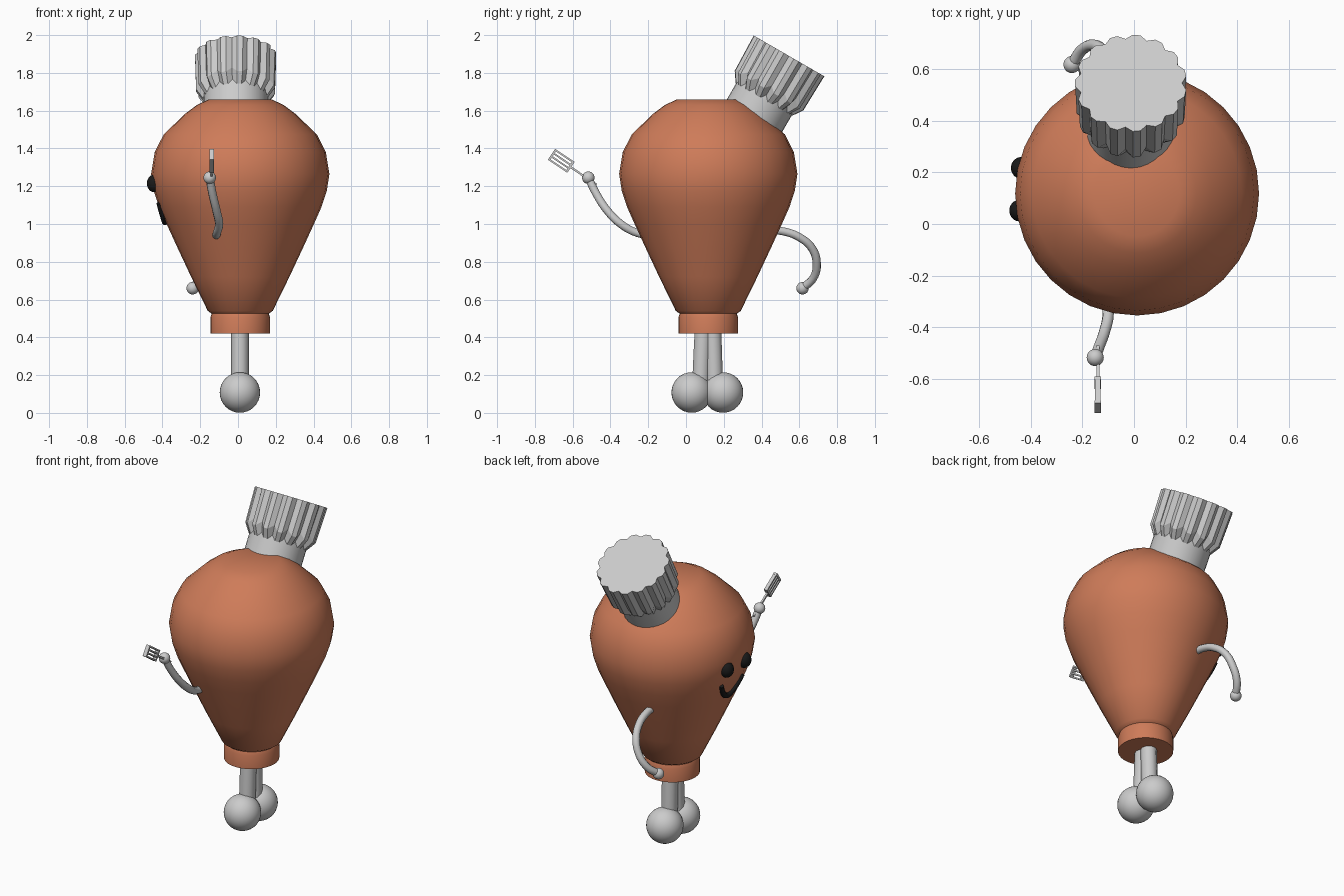
import bpy, bmesh, math
from mathutils import Vector, Matrix

if "Cube" in bpy.data.objects:
    bpy.data.objects.remove(bpy.data.objects["Cube"])

CX, CY = 0.012, 0.118  # vertical axis of the body


def material(name, color):
    m = bpy.data.materials.new(name)
    m.diffuse_color = color
    m.use_nodes = True
    m.node_tree.nodes["Principled BSDF"].inputs["Base Color"].default_value = m.diffuse_color
    return m


ORANGE = material("roast_orange", (0.62, 0.20, 0.10, 1))
BLACK = material("black", (0.01, 0.01, 0.01, 1))


def finish(ob, mat=None, angle=40):
    if mat:
        ob.data.materials.append(mat)
    bpy.ops.object.select_all(action='DESELECT')
    ob.select_set(True)
    bpy.context.view_layer.objects.active = ob
    if angle:
        bpy.ops.object.shade_smooth_by_angle(angle=math.radians(angle))
    return ob


def rings_object(name, rings, mat=None, angle=40, matrix=None):
    """Skin a stack of equal-length point rings and cap both ends."""
    bm = bmesh.new()
    vs = [[bm.verts.new(p) for p in ring] for ring in rings]
    n = len(vs[0])
    for a, b in zip(vs, vs[1:]):
        for i in range(n):
            j = (i + 1) % n
            bm.faces.new((a[i], a[j], b[j], b[i]))
    bm.faces.new(vs[0][::-1])
    bm.faces.new(vs[-1])
    bmesh.ops.recalc_face_normals(bm, faces=bm.faces)
    if matrix:
        bm.transform(matrix)
    me = bpy.data.meshes.new(name)
    bm.to_mesh(me)
    bm.free()
    ob = bpy.data.objects.new(name, me)
    bpy.context.collection.objects.link(ob)
    return finish(ob, mat, angle)


def circle(r, z, n=32):
    return [(r * math.cos(2 * math.pi * i / n), r * math.sin(2 * math.pi * i / n), z)
            for i in range(n)]


def ball(name, loc, scale, mat=None):
    bpy.ops.mesh.primitive_uv_sphere_add(segments=32, ring_count=16, location=loc)
    ob = bpy.context.object
    ob.name = name
    ob.scale = scale
    return finish(ob, mat)


def tube(name, pts, radius, mat=None, radii=None):
    """Smooth round tube through the points, turned into a mesh."""
    cu = bpy.data.curves.new(name, 'CURVE')
    cu.dimensions = '3D'
    cu.bevel_depth = radius
    cu.bevel_resolution = 3
    cu.resolution_u = 5
    cu.use_fill_caps = True
    sp = cu.splines.new('BEZIER')
    sp.bezier_points.add(len(pts) - 1)
    for i, (bp, p) in enumerate(zip(sp.bezier_points, pts)):
        bp.co = p
        bp.handle_left_type = bp.handle_right_type = 'AUTO'
        bp.radius = radii[i] if radii else 1
    ob = bpy.data.objects.new(name, cu)
    bpy.context.collection.objects.link(ob)
    bpy.ops.object.select_all(action='DESELECT')
    ob.select_set(True)
    bpy.context.view_layer.objects.active = ob
    bpy.ops.object.convert(target='MESH')
    return finish(bpy.context.object, mat)


# Body: turned drumstick shape with a collar at the bottom
profile = [(.158, .42), (.158, .505), (.151, .525), (.172, .54), (.26, .72), (.335, .88),
           (.39, 1.0), (.43, 1.09), (.458, 1.175), (.472, 1.265), (.453, 1.38),
           (.405, 1.475), (.29, 1.585), (.23, 1.63), (.165, 1.66)]
rings_object("body", [circle(r, z) for r, z in profile], ORANGE, 50,
             Matrix.Translation((CX, CY, 0)))


def skin_point(y, z, lift=0.0):
    """Point on the face side (-x) of the body."""
    for (r0, z0), (r1, z1) in zip(profile, profile[1:]):
        if z0 <= z <= z1:
            r = r0 + (r1 - r0) * (z - z0) / (z1 - z0) + lift
            return (CX - math.sqrt(r * r - (y - CY) ** 2), y, z)


# Face: eyes and a crescent smile
for side, y in (("left", .217), ("right", .052)):
    ball("eye_" + side, skin_point(y, 1.215, -.005), (.04, .042, .047), BLACK)
smile = []
for i in range(9):
    t = i / 4 - 1
    smile.append(skin_point(.135 + .1 * t, 1.012 + .1 * t * t, .002))
tube("smile", smile, .016, BLACK, [.8, .9, 1, 1.1, 1.15, 1.1, 1, .9, .8])

# Hat: smooth band and pleated crown, leaning to the back
tilt = Matrix.Translation((-.012, .362, 1.572)) @ Matrix.Rotation(math.radians(-30), 4, 'X')
rings_object("hat_band", [circle(.17, -.04), circle(.17, .16)], None, 40, tilt)


def pleats(outer, inner, z_out, z_in, n=15):
    ring = []
    for i in range(3 * n):
        a = 2 * math.pi * i / (3 * n)
        fold = i % 3 == 0
        r, z = (inner, z_in) if fold else (outer, z_out)
        ring.append((r * math.cos(a), r * math.sin(a), z))
    return ring


rings_object("hat_crown", [pleats(.172, .168, .10, .125), pleats(.210, .192, .155, .185),
                           pleats(.216, .198, .367, .367)], None, 0, tilt)

# Legs and round feet
for side, top, low, foot in (("right", .092, .076, .03), ("left", .141, .152, .196)):
    tube("leg_" + side, [(.01, top, .46), (.01, (top + low) / 2, .3), (.01, low, .12)], .047)
    ball("foot_" + side, (.01, foot, .108), (.107,) * 3)

# Arms and hands
tube("arm_front", [(-.115, -.20, .94), (-.11, -.27, .957), (-.1, -.345, 1.0),
                   (-.115, -.42, 1.075), (-.135, -.475, 1.16), (-.15, -.517, 1.245)], .022)
ball("hand_front", (-.15, -.517, 1.245), (.033,) * 3)
tube("arm_back", [(-.08, .43, .968), (-.085, .52, .96), (-.095, .6, .93), (-.12, .668, .87),
                  (-.155, .692, .79), (-.2, .675, .715), (-.24, .617, .66)], .022)
ball("hand_back", (-.24, .617, .66), (.033,) * 3)

# Spatula: slotted blade and handle, built along local y then turned
turn = Matrix.Translation((-.14, -.66, 1.334)) @ Matrix.Rotation(math.radians(146), 4, 'X')


def bar(name, loc, size):
    bpy.ops.mesh.primitive_cube_add(size=1)
    ob = bpy.context.object
    ob.name = name
    ob.data.transform(turn @ Matrix.Translation(loc) @ Matrix.Diagonal((*size, 1)))


for i in range(4):
    bar("spatula_slat_%d" % (i + 1), (0, 0, -.03 + .02 * i), (.022, .115, .009))
for name, y in (("spatula_tip", .057), ("spatula_base", -.055)):
    bar(name, (0, y, 0), (.024, .012, .07))
bar("spatula_handle", (0, -.14, 0), (.012, .17, .011))
